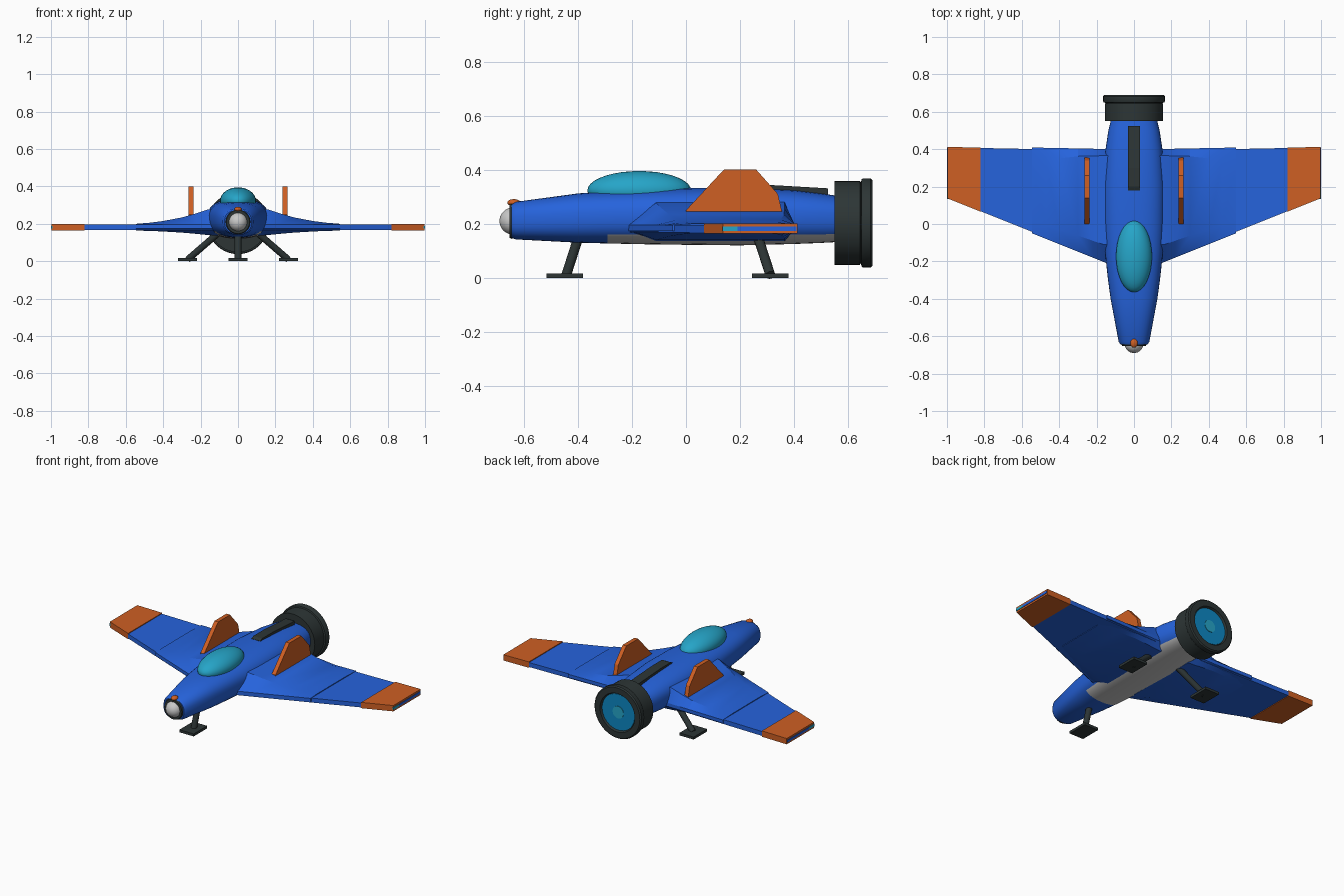
import bpy, bmesh, math
from mathutils import Vector

cube = bpy.data.objects.get("Cube")
if cube:
    bpy.data.objects.remove(cube, do_unlink=True)


def material(name, rgb):
    m = bpy.data.materials.new(name)
    m.use_nodes = True
    m.diffuse_color = (*rgb, 1)
    m.node_tree.nodes["Principled BSDF"].inputs["Base Color"].default_value = (*rgb, 1)
    return m


BLUE = material("hull blue", (0.019, 0.125, 0.716))
ORANGE = material("trim orange", (0.62, 0.115, 0.017))
GLASS = material("canopy cyan", (0.019, 0.376, 0.578))
DARK = material("dark metal", (0.026, 0.036, 0.036))
GREY = material("light grey", (0.58, 0.58, 0.58))
GLOW = material("engine glow", (0.004, 0.246, 0.546))


def finish(name, bm, mats, smooth=None):
    """Turn a bmesh into a named object, smooth below the given angle."""
    bmesh.ops.recalc_face_normals(bm, faces=bm.faces)
    me = bpy.data.meshes.new(name)
    bm.to_mesh(me)
    bm.free()
    for m in mats:
        me.materials.append(m)
    ob = bpy.data.objects.new(name, me)
    bpy.context.collection.objects.link(ob)
    if smooth:
        bpy.ops.object.select_all(action='DESELECT')
        ob.select_set(True)
        bpy.context.view_layer.objects.active = ob
        bpy.ops.object.shade_smooth_by_angle(angle=math.radians(smooth))
    return ob


def loft(rings):
    """Skin closed rings of equal point count and cap both ends."""
    bm = bmesh.new()
    loops = [[bm.verts.new(p) for p in r] for r in rings]
    for a, b in zip(loops, loops[1:]):
        for i in range(len(a)):
            j = (i + 1) % len(a)
            bm.faces.new((a[i], a[j], b[j], b[i]))
    bm.faces.new(loops[0])
    bm.faces.new(loops[-1])
    return bm


def turned(name, profile, z, mat, sides=40):
    """Lathe (y, radius) pairs about a line along y."""
    rings = [[(r * math.cos(t), y, z + r * math.sin(t))
              for t in (2 * math.pi * i / sides for i in range(sides))] for y, r in profile]
    return finish(name, loft(rings), [mat], 35)


def ellipsoid(name, centre, size, mat):
    bm = bmesh.new()
    bmesh.ops.create_uvsphere(bm, u_segments=32, v_segments=18, radius=1)
    for v in bm.verts:
        v.co = Vector(centre) + v.co * Vector(size)
    return finish(name, bm, [mat], 60)


def box(name, lo, hi, mat):
    rings = [[(x, lo[1], lo[2]), (x, hi[1], lo[2]), (x, hi[1], hi[2]), (x, lo[1], hi[2])]
             for x in (lo[0], hi[0])]
    return finish(name, loft(rings), [mat])


def strut(name, start, end, radius, mat):
    a, b = Vector(start), Vector(end)
    q = (b - a).to_track_quat('Z', 'Y')
    rings = [[p + q @ Vector((radius * math.cos(t), radius * math.sin(t), 0))
              for t in (math.pi * i / 8 for i in range(16))] for p in (a, b)]
    return finish(name, loft(rings), [mat], 40)


# Fuselage: rounded sections as (y, half width, bottom, top)
sections = [(-0.645, 0.072, 0.148, 0.272), (-0.63, 0.082, 0.142, 0.281),
            (-0.4, 0.125, 0.13, 0.312), (-0.29, 0.14, 0.127, 0.32),
            (-0.15, 0.155, 0.124, 0.327), (0.0, 0.163, 0.122, 0.332),
            (0.2, 0.165, 0.12, 0.334), (0.4, 0.152, 0.125, 0.324),
            (0.5, 0.137, 0.129, 0.312), (0.57, 0.12, 0.133, 0.302)]


def rounded(c):
    return math.copysign(abs(c) ** 0.8, c)


rings = []
for y, w, lo, hi in sections:
    mid, half = (lo + hi) / 2, (hi - lo) / 2
    rings.append([(w * rounded(math.cos(t)), y, mid + half * rounded(math.sin(t)))
                  for t in (2 * math.pi * i / 40 for i in range(40))])
bm = loft(rings)
for f in bm.faces:
    c = f.calc_center_median()
    # Grey belly behind the front leg
    if c.y > -0.29 and c.z < 0.16 and len(f.verts) == 4:
        f.material_index = 1
finish("fuselage", bm, [BLUE, GREY], 40)

# Nose sensor with its dark collar and lamp
turned("nose_collar", [(-0.63, 0.06), (-0.645, 0.066), (-0.653, 0.062), (-0.653, 0.04)], 0.21, DARK)
ellipsoid("nose_sensor", (0, -0.64, 0.21), (0.05, 0.05, 0.05), GREY)
ellipsoid("nose_lamp", (0, -0.637, 0.278), (0.02, 0.024, 0.013), ORANGE)

# Canopy and spine intake
ellipsoid("canopy", (0, -0.173, 0.323), (0.096, 0.192, 0.072), GLASS)
spine = [(0.18, 0.3), (0.18, 0.335), (0.2, 0.344), (0.3, 0.344), (0.525, 0.331), (0.525, 0.29)]
finish("spine_rail", loft([[(x, y, z) for y, z in spine] for x in (-0.031, 0.031)]), [DARK])

# Rear engine
turned("engine", [(0.55, 0.08), (0.55, 0.155), (0.643, 0.155), (0.647, 0.15), (0.65, 0.162),
                  (0.655, 0.165), (0.683, 0.165), (0.69, 0.158), (0.69, 0.122), (0.675, 0.116)],
       0.203, DARK)
turned("engine_glow_disc", [(0.67, 0.114), (0.68, 0.114)], 0.203, GLOW)
turned("engine_glow_core", [(0.675, 0.038), (0.683, 0.038)], 0.203, GLASS)


def lead(x):
    return -0.26 + 0.4 * x


def trail(x):
    return 0.39 + 0.02 * x


def slab(name, x0, x1, z0, z1, grow, mat):
    """Swept wing piece between two spans."""
    rings = [[(x, lead(abs(x)) - grow, z0), (x, trail(abs(x)) + grow, z0),
              (x, trail(abs(x)) + grow, z1), (x, lead(abs(x)) - grow, z1)] for x in (x0, x1)]
    return finish(name, loft(rings), [mat])


fin = [(0.0, 0.2), (0.0, 0.25), (0.14, 0.4), (0.26, 0.4), (0.34, 0.31), (0.362, 0.215), (0.362, 0.19)]
# Fairing sections: x, lower height, upper height
blend = [(0.1, 0.136, 0.285), (0.16, 0.14, 0.277), (0.22, 0.146, 0.257), (0.3, 0.153, 0.234),
         (0.4, 0.159, 0.215), (0.47, 0.162, 0.206), (0.545, 0.164, 0.2)]

for s, side in ((1, "left"), (-1, "right")):
    # Wing, coloured tip and tip light strip
    slab(side + "_wing", 0, s * 0.83, 0.167, 0.195, 0, BLUE)
    slab(side + "_wing_tip", s * 0.82, s * 0.997, 0.163, 0.2, 0.002, ORANGE)
    box(side + "_tip_stripe", (s * 0.99, 0.19, 0.174), (s, 0.408, 0.189), BLUE)
    box(side + "_tip_light", (s * 0.99, 0.135, 0.174), (s, 0.19, 0.189), GLASS)

    # Blended wing root, flat in the middle and bevelled fore and aft
    rings = []
    for x, lo, hi in blend:
        t = max(0, (x - 0.16) / 0.385)
        a, b = lead(x) - 0.008, trail(x) + 0.008
        front, back = -0.11 + 0.13 * t, 0.365 - 0.06 * t ** 3
        rings.append([(s * x, y, z) for y, z in (
            (a, 0.174), (a, 0.196), (front, hi), (back, hi),
            (b, 0.196), (b, 0.174), (back, lo), (front, lo))])
    finish(side + "_wing_root", loft(rings), [BLUE], 20)

    # Upright fin
    finish(side + "_fin", loft([[(s * x, y, z) for y, z in fin] for x in (0.238, 0.264)]), [ORANGE])

    # Rear landing leg
    strut(side + "_rear_leg", (s * 0.1, 0.265, 0.155), (s * 0.268, 0.312, 0.01), 0.018, DARK)
    box(side + "_rear_foot", (s * 0.22, 0.245, 0), (s * 0.32, 0.38, 0.016), DARK)

# Front landing leg
strut("front_leg", (0, -0.398, 0.15), (0, -0.443, 0.01), 0.018, DARK)
box("front_foot", (-0.05, -0.517, 0), (0.05, -0.382, 0.016), DARK)
